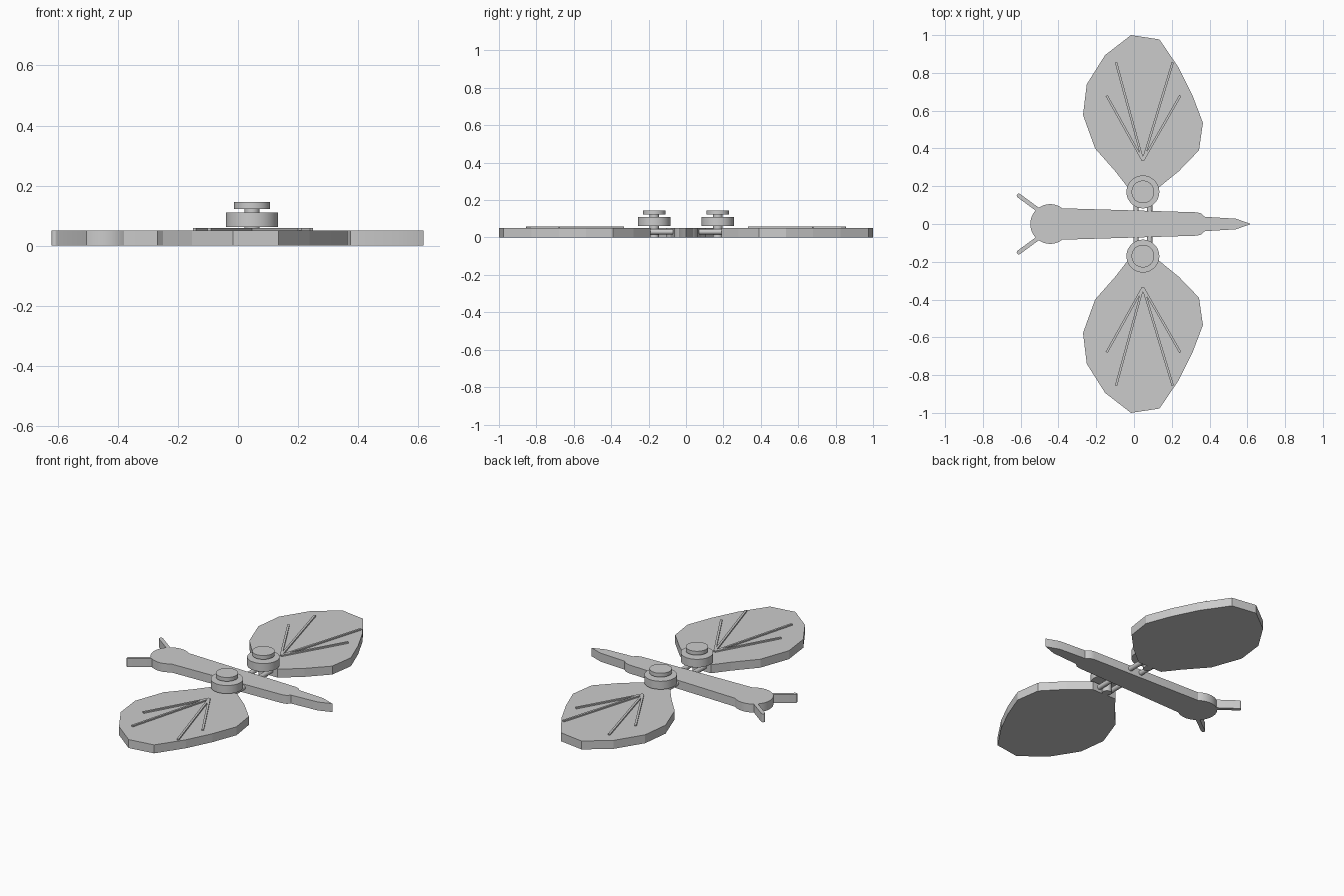
import bpy, bmesh
from math import sin, cos, pi, radians, atan2
from mathutils import Vector, Matrix

cube = bpy.data.objects.get("Cube")
if cube:
    bpy.data.objects.remove(cube, do_unlink=True)

grey = bpy.data.materials.new("plain grey")
grey.use_nodes = True
colour = (0.6, 0.6, 0.6, 1)
grey.diffuse_color = colour
grey.node_tree.nodes["Principled BSDF"].inputs["Base Color"].default_value = colour

THICK = 0.05


def finish(name, bm, smooth=False):
    bmesh.ops.recalc_face_normals(bm, faces=bm.faces)
    mesh = bpy.data.meshes.new(name)
    bm.to_mesh(mesh)
    bm.free()
    mesh.materials.append(grey)
    ob = bpy.data.objects.new(name, mesh)
    bpy.context.collection.objects.link(ob)
    if smooth:
        bpy.ops.object.select_all(action="DESELECT")
        ob.select_set(True)
        bpy.context.view_layer.objects.active = ob
        bpy.ops.object.shade_smooth_by_angle(angle=radians(30))
    return ob


def plate(name, outline, z0=0.0, z1=THICK, smooth=False):
    """Extrude a flat outline upward."""
    bm = bmesh.new()
    face = bm.faces.new([bm.verts.new((x, y, z0)) for x, y in outline])
    top = bmesh.ops.extrude_face_region(bm, geom=[face])["geom"]
    verts = [v for v in top if isinstance(v, bmesh.types.BMVert)]
    bmesh.ops.translate(bm, verts=verts, vec=(0, 0, z1 - z0))
    return finish(name, bm, smooth)


def bar(name, start, end, half, z0, z1, round_end=False):
    """Straight strip between two points, optionally with a rounded far end."""
    a, b = Vector(start), Vector(end)
    d = (b - a).normalized()
    n = Vector((-d.y, d.x)) * half
    tip = [b - n, b + n]
    if round_end:
        tip = [b - n * cos(t * pi / 8) + d * half * sin(t * pi / 8) for t in range(9)]
    plate(name, [a + n, a - n] + tip, z0, z1, round_end)


def cylinder(name, radius, start, end, segments=64):
    a, b = Vector(start), Vector(end)
    bm = bmesh.new()
    turn = (b - a).to_track_quat("Z", "Y").to_matrix().to_4x4()
    bmesh.ops.create_cone(bm, cap_ends=True, segments=segments, radius1=radius,
                          radius2=radius, depth=(b - a).length,
                          matrix=Matrix.Translation((a + b) / 2) @ turn)
    finish(name, bm, True)


# Body: round head, tapering trunk and pointed tail
stop = atan2(0.083, 0.064)
half = [(-0.444 - 0.105 * cos(t), 0.105 * sin(t))
        for t in [(pi - stop) * i / 20 for i in range(21)]]
half += [(0.33, 0.062), (0.355, 0.056), (0.375, 0.038), (0.54, 0.028), (0.618, 0)]
plate("body", half + [(x, -y) for x, y in reversed(half[1:-1])], smooth=True)

wing = [(-0.03, 0.19), (-0.1, 0.28), (-0.206, 0.40), (-0.27, 0.577), (-0.25, 0.74),
        (-0.153, 0.894), (-0.016, 1), (0.135, 0.977), (0.238, 0.825), (0.31, 0.68),
        (0.365, 0.535), (0.344, 0.39), (0.238, 0.28), (0.127, 0.19)]
veins = [(-0.145, 0.68), (-0.095, 0.855), (0.205, 0.855), (0.245, 0.68)]
KNOB_X, KNOB_Y = 0.047, 0.17

for side, s in (("left", 1), ("right", -1)):
    # Wing with four raised veins
    plate(side + "_wing", [(x, s * y) for x, y in wing])
    for i, (x, y) in enumerate(veins):
        bar(f"{side}_vein_{i + 1}", (KNOB_X, s * 0.335), (x, s * y), 0.006, 0.04, 0.058)

    # Antenna
    bar(side + "_antenna", (-0.48, s * 0.055), (-0.61, s * 0.15), 0.011, 0, THICK, True)

    # Pivot shaft with a wide disc and a small cap
    for part, r, z0, z1 in (("shaft", 0.025, 0, 0.13), ("disc", 0.087, 0.062, 0.11),
                            ("cap", 0.06, 0.122, 0.145)):
        cylinder(f"{side}_pivot_{part}", r, (KNOB_X, s * KNOB_Y, z0), (KNOB_X, s * KNOB_Y, z1))

    # Hinge pins joining body and wing
    for i, x in enumerate((0.011, 0.083)):
        cylinder(f"{side}_hinge_pin_{i + 1}", 0.014, (x, s * 0.06, 0.03), (x, s * 0.2, 0.03), 24)
